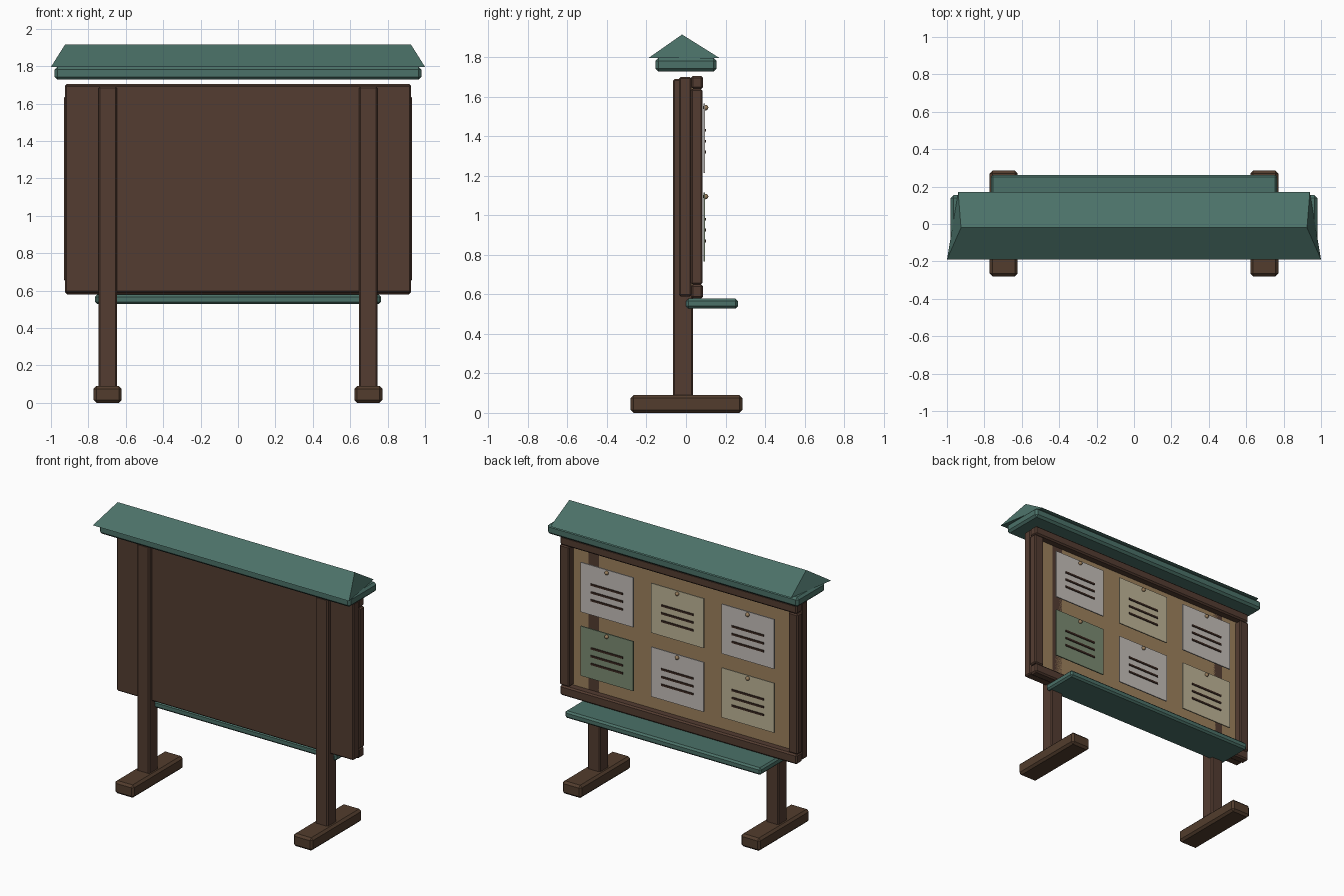
import bpy
import bmesh
from math import radians
from mathutils import Matrix, Vector

cube = bpy.data.objects.get("Cube")
if cube:
    bpy.data.objects.remove(cube, do_unlink=True)


def material(name, rgb):
    mat = bpy.data.materials.new(name)
    mat.use_nodes = True
    mat.diffuse_color = (*rgb, 1)
    bsdf = mat.node_tree.nodes["Principled BSDF"]
    bsdf.inputs["Base Color"].default_value = (*rgb, 1)
    bsdf.inputs["Roughness"].default_value = 0.8
    return mat


WOOD = material("dark_wood", (0.088, 0.046, 0.031))
FOOT_WOOD = material("foot_wood", (0.084, 0.046, 0.026))
TEAL = material("teal_paint", (0.070, 0.165, 0.138))
CORK = material("cork", (0.34, 0.22, 0.11))
WHITE = material("white_paper", (0.56, 0.52, 0.49))
CREAM = material("cream_paper", (0.52, 0.46, 0.31))
GREEN = material("green_paper", (0.20, 0.26, 0.17))
INK = material("brown_ink", (0.04, 0.02, 0.014))
BRASS = material("brass_pin", (0.32, 0.21, 0.11))


def add_object(name, bm, mat):
    bmesh.ops.recalc_face_normals(bm, faces=bm.faces)
    mesh = bpy.data.meshes.new(name)
    bm.to_mesh(mesh)
    bm.free()
    mesh.materials.append(mat)
    obj = bpy.data.objects.new(name, mesh)
    bpy.context.collection.objects.link(obj)
    return obj


def box(name, x, y, z, mat, bevel=0.0):
    """Box from (min, max) ranges, with optional chamfered edges."""
    bm = bmesh.new()
    bmesh.ops.create_cube(bm, size=1)
    size = [r[1] - r[0] for r in (x, y, z)]
    centre = Vector([(r[0] + r[1]) / 2 for r in (x, y, z)])
    bmesh.ops.scale(bm, vec=size, verts=bm.verts)
    bmesh.ops.translate(bm, vec=centre, verts=bm.verts)
    obj = add_object(name, bm, mat)
    if bevel:
        mod = obj.modifiers.new("chamfer", "BEVEL")
        mod.width = bevel
        mod.segments = 1
    return obj


# Feet, posts and frame stiles on both sides
for side, s in (("left", 1), ("right", -1)):
    def span(a, b):
        return sorted((s * a, s * b))
    box(f"{side}_foot", span(0.622, 0.772), (-0.28, 0.285), (0, 0.09), FOOT_WOOD, 0.015)
    box(f"{side}_post", span(0.648, 0.745), (-0.065, 0.035), (0.08, 1.69), WOOD, 0.008)
    box(f"{side}_frame_stile", span(0.855, 0.93), (0.025, 0.083), (0.65, 1.64), WOOD, 0.008)

# Board: backing, cork face, top and bottom rails
box("back_panel", (-0.925, 0.925), (-0.035, 0.028), (0.59, 1.7), WOOD, 0.008)
box("cork_face", (-0.87, 0.87), (0.02, 0.035), (0.63, 1.66), CORK)
for name, z in (("top_rail", (1.64, 1.705)), ("bottom_rail", (0.58, 0.65))):
    box(name, (-0.925, 0.925), (0.025, 0.087), z, WOOD, 0.01)

# Shelf below the board and soffit under the roof
box("shelf", (-0.765, 0.765), (0.0, 0.263), (0.528, 0.578), TEAL, 0.012)
box("roof_soffit", (-0.98, 0.98), (-0.155, 0.155), (1.728, 1.796), TEAL, 0.015)

# Hipped roof: front eave, ridge and back eave, each (half width, y, z)
bm = bmesh.new()
ends = [[bm.verts.new((s * w, y, z)) for w, y, z in
         ((1.0, -0.19, 1.796), (0.925, -0.02, 1.915), (0.94, 0.17, 1.796))]
        for s in (-1, 1)]
for end in ends:
    bm.faces.new(end)
for i in range(3):
    j = (i + 1) % 3
    bm.faces.new((ends[0][i], ends[0][j], ends[1][j], ends[1][i]))
add_object("roof", bm, TEAL)


def pin(name, x, z):
    bm = bmesh.new()
    bmesh.ops.create_uvsphere(
        bm, u_segments=12, v_segments=8, radius=0.014,
        matrix=Matrix.Translation((x, 0.099, z)) @ Matrix.Rotation(radians(90), 4, "X"))
    obj = add_object(name, bm, BRASS)
    for face in obj.data.polygons:
        face.use_smooth = True


# Notices: a sheet, three written lines and a pin each
rows = (("upper", 1.39, (WHITE, CREAM, WHITE)), ("lower", 0.94, (GREEN, WHITE, CREAM)))
for row, z, papers in rows:
    for col, x, paper in zip(("left", "middle", "right"), (0.55, 0, -0.55), papers):
        name = f"{row}_{col}_notice"
        box(name, (x - 0.205, x + 0.205), (0.088, 0.096), (z - 0.175, z + 0.175), paper)
        for i in range(3):
            lz = z + 0.04 - i * 0.055
            box(f"{name}_line_{i + 1}", (x - 0.125, x + 0.125), (0.095, 0.101),
                (lz - 0.007, lz + 0.007), INK)
        pin(f"{name}_pin", x, z + 0.155)
